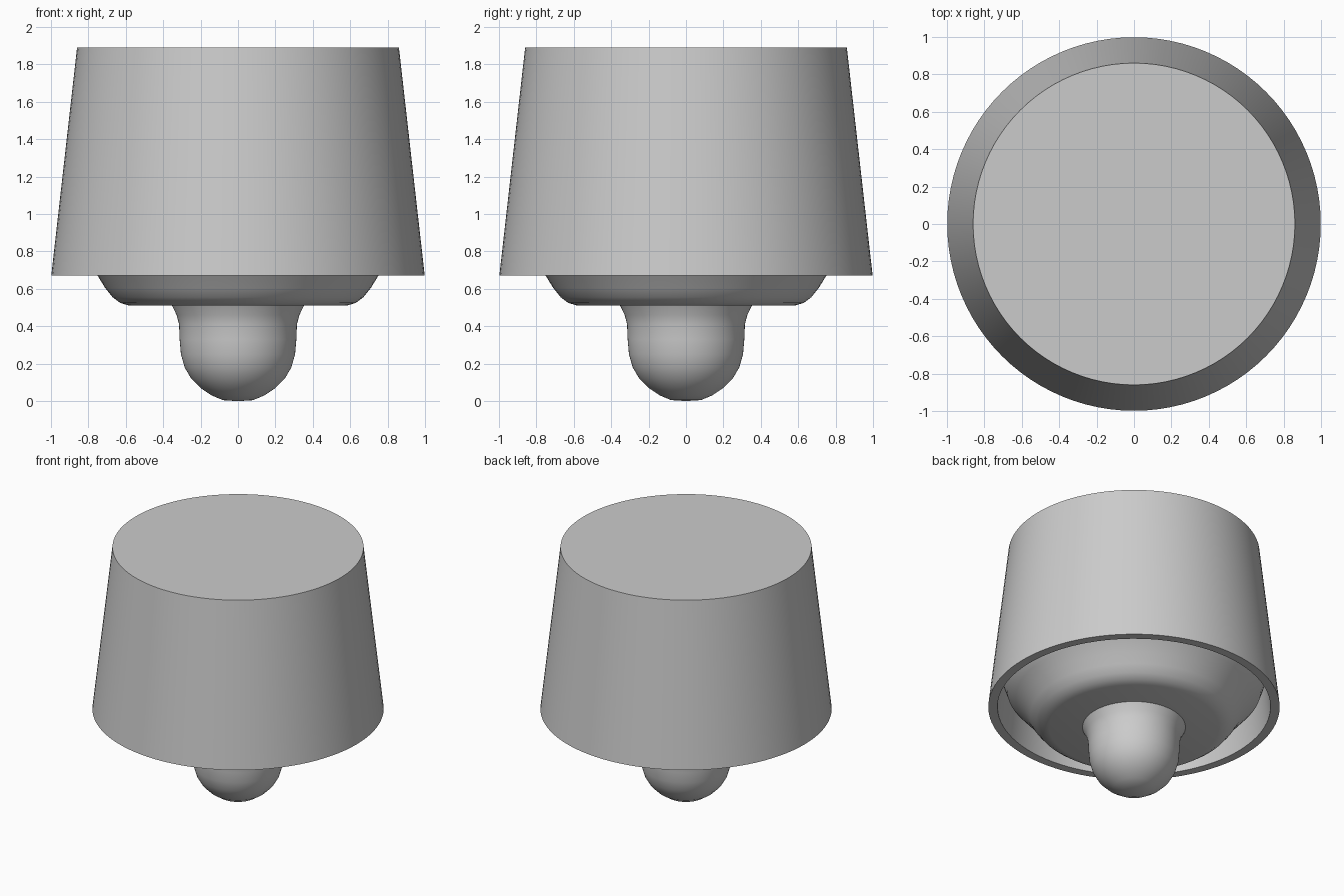
import bpy, bmesh, math
from mathutils import Matrix

cube = bpy.data.objects.get("Cube")
if cube:
    bpy.data.objects.remove(cube, do_unlink=True)

# Single plain grey
grey = bpy.data.materials.new("plain_grey")
grey.use_nodes = True
colour = (0.6, 0.6, 0.6, 1)
grey.diffuse_color = colour
grey.node_tree.nodes["Principled BSDF"].inputs["Base Color"].default_value = colour


def lathe(name, profile, steps=96, angle=35):
    """Spin a (radius, height) profile around z, with smooth shading."""
    bm = bmesh.new()
    verts = [bm.verts.new((r, 0, z)) for r, z in profile]
    edges = [bm.edges.new(pair) for pair in zip(verts, verts[1:])]
    bmesh.ops.spin(bm, geom=verts + edges, cent=(0, 0, 0), axis=(0, 0, 1),
                   angle=math.tau, steps=steps, use_merge=True)
    bmesh.ops.remove_doubles(bm, verts=bm.verts, dist=0.0005)
    bmesh.ops.recalc_face_normals(bm, faces=bm.faces)
    mesh = bpy.data.meshes.new(name)
    bm.to_mesh(mesh)
    bm.free()
    mesh.materials.append(grey)
    obj = bpy.data.objects.new(name, mesh)
    bpy.context.collection.objects.link(obj)
    bpy.ops.object.select_all(action='DESELECT')
    obj.select_set(True)
    bpy.context.view_layer.objects.active = obj
    bpy.ops.object.shade_smooth_by_angle(angle=math.radians(angle))
    return obj


# Tapered outer cap with a thin hollow skirt
lathe("outer_cap", [(0, 1.89), (0.86, 1.89), (0.998, 0.67), (0.935, 0.67),
                    (0.9, 1.0), (0, 1.0)])

# Rounded body rising inside the skirt
lathe("inner_body", [(0, 0.51), (0.58, 0.51), (0.63, 0.525), (0.67, 0.555),
                     (0.71, 0.605), (0.75, 0.67), (0.81, 0.74),
                     (0.87, 0.81), (0.9, 0.9), (0.89, 1.02), (0, 1.02)], angle=50)

# Round-ended knob with a flared neck
lathe("knob", [(0, 0), (0.08, 0.005), (0.14, 0.03), (0.2, 0.07), (0.25, 0.12),
               (0.285, 0.18), (0.305, 0.25), (0.312, 0.33), (0.315, 0.41),
               (0.328, 0.46), (0.355, 0.515), (0, 0.53)], angle=50)
